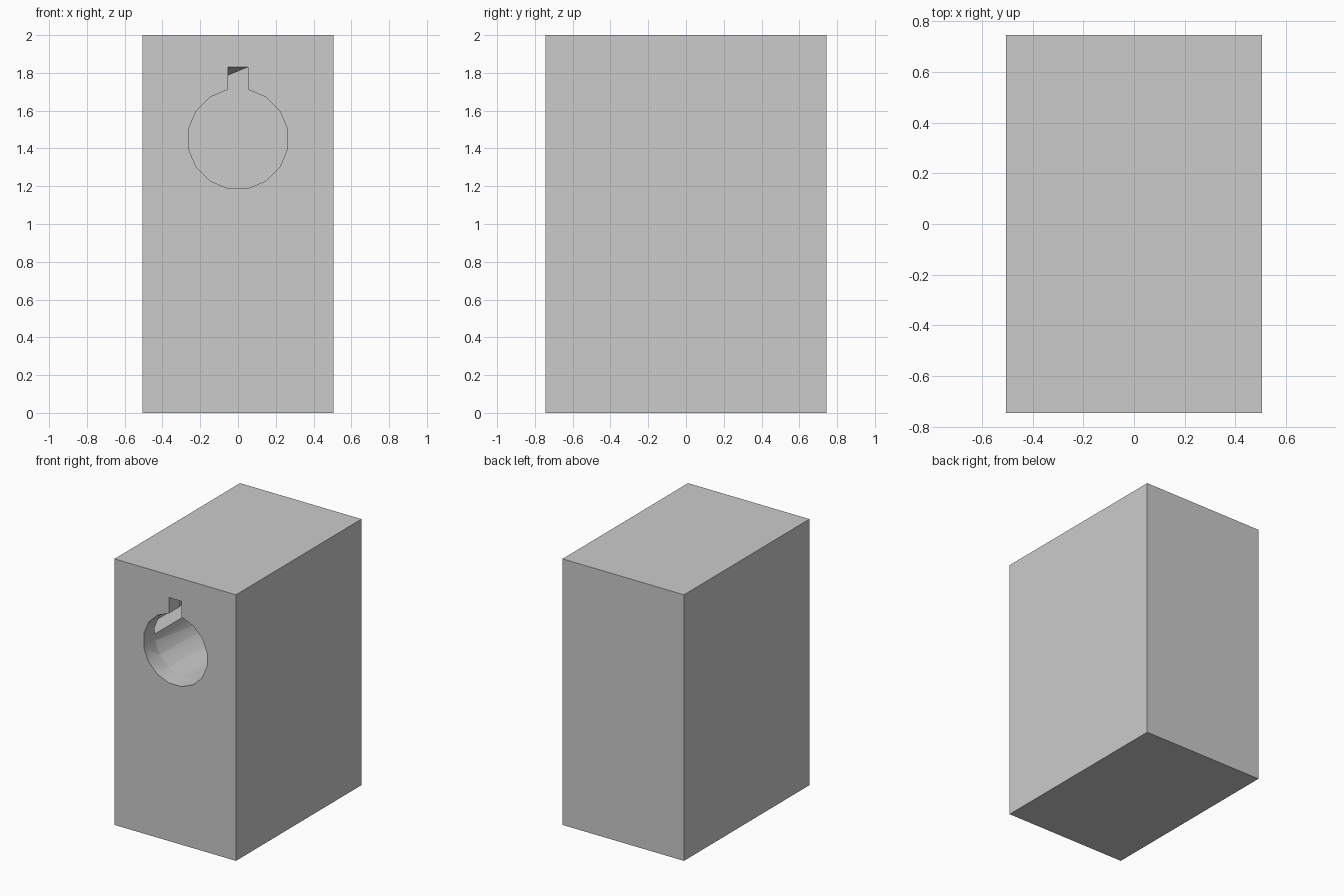
import bpy, bmesh
from math import cos, sin, radians

if "Cube" in bpy.data.objects:
    bpy.data.objects.remove(bpy.data.objects["Cube"])

HX, HY, H = 0.505, 0.745, 2.0      # half width, half depth, height
CZ, R, RO = 1.45, 0.267, 0.383     # bore centre height, bore radius, slot radius


def polar(r, deg):
    return (r * cos(radians(deg)), r * sin(radians(deg)))


def loft(name, sections):
    """Closed solid through (y, profile) sections running from front to back."""
    bm = bmesh.new()
    rings = [[bm.verts.new((x, y, CZ + z)) for x, z in pts] for y, pts in sections]
    n = len(rings[0])
    for f, b in zip(rings, rings[1:]):
        for i in range(n):
            j = (i + 1) % n
            bm.faces.new((f[i], f[j], b[j]))
            bm.faces.new((f[i], b[j], b[i]))
    bm.faces.new(rings[0])
    bm.faces.new(rings[-1][::-1])
    bmesh.ops.recalc_face_normals(bm, faces=bm.faces)
    mesh = bpy.data.meshes.new(name)
    bm.to_mesh(mesh)
    bm.free()
    ob = bpy.data.objects.new(name, mesh)
    ob.hide_render = True
    bpy.context.collection.objects.link(ob)
    return ob


# Solid block
bpy.ops.mesh.primitive_cube_add(size=1, location=(0, 0, H / 2))
block = bpy.context.object
block.name = "block"
block.scale = (2 * HX, 2 * HY, H)
bpy.ops.object.transform_apply(location=True, scale=True)

# Keyhole opening: 16-sided bore with an upright slot, its ceiling sloping inward
bore = [polar(R, 101.25 + 22.5 * k) for k in range(16)]
opening = bore + [(0.052, 0.38), (-0.052, 0.38)]
sloped = bore + [(0.052, 0.38), (-0.052, 0.337)]
entry = loft("entry_cutter", [(-HY - 0.05, opening), (-HY, opening), (-HY + 0.14, sloped)])

# Deeper chamber: the slot widens into a quarter turn towards the left
chamber_pts = [polar(R, 191.25 + 22.5 * k) for k in range(12)]
chamber_pts += [(0.052, 0.38), polar(RO, 142.5), (-RO, 0), (-0.262, 0)]
chamber = loft("chamber_cutter", [(-HY + 0.13, chamber_pts), (-HY + 1.0, chamber_pts)])

# Cut both out of the block
for cutter in (entry, chamber):
    mod = block.modifiers.new("cut", 'BOOLEAN')
    mod.operation = 'DIFFERENCE'
    mod.solver = 'EXACT'
    mod.object = cutter
    bpy.context.view_layer.objects.active = block
    bpy.ops.object.modifier_apply(modifier=mod.name)
    bpy.data.objects.remove(cutter, do_unlink=True)

block.select_set(True)
bpy.ops.object.shade_smooth_by_angle(angle=radians(30))
